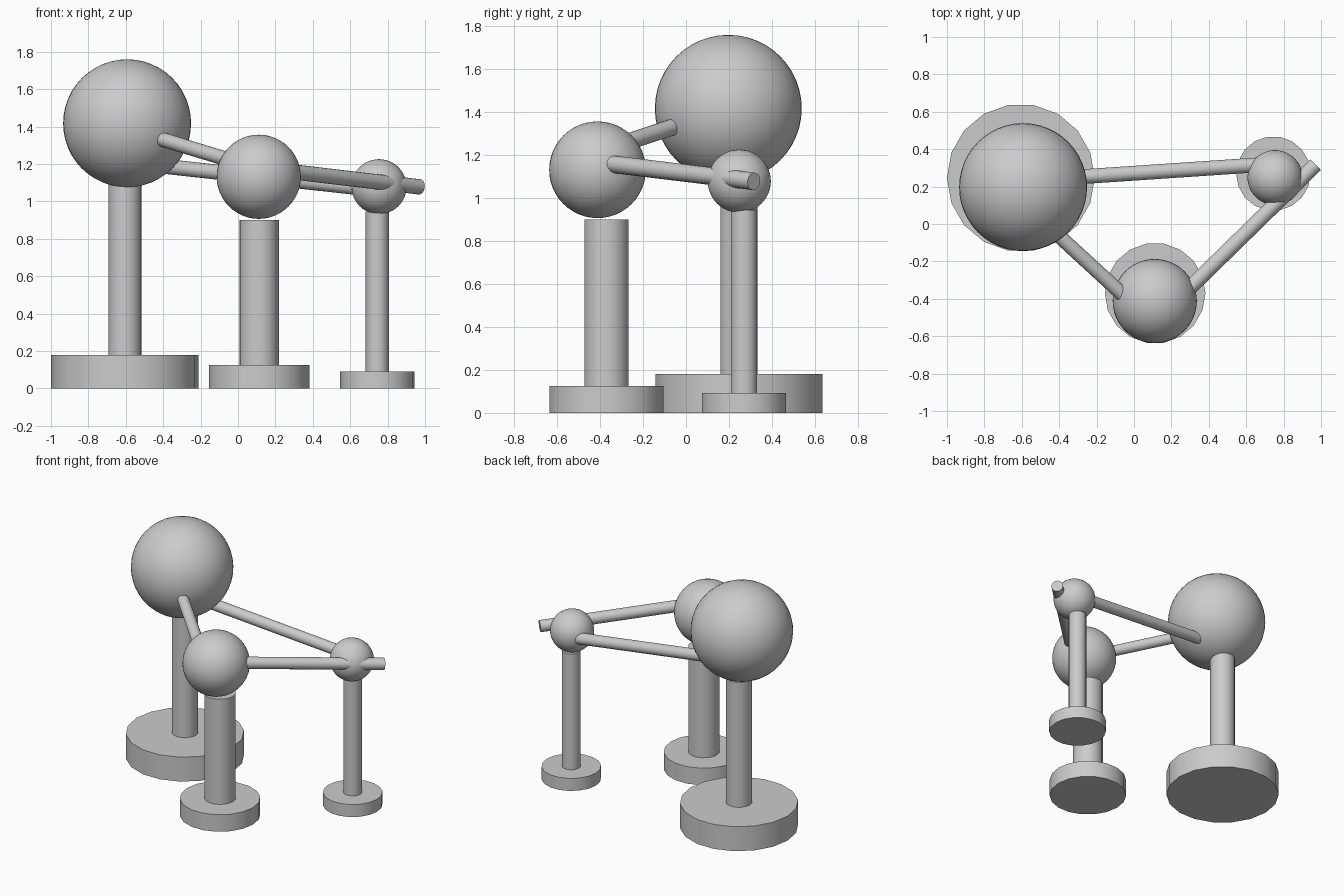
import bpy
from mathutils import Vector

if "Cube" in bpy.data.objects:
    bpy.data.objects.remove(bpy.data.objects["Cube"])


def smooth(obj, name):
    obj.name = name
    bpy.ops.object.shade_smooth_by_angle()
    return obj


def rod(name, a, b, radius, sides=18):
    """Capped cylinder from point a to point b."""
    a, b = Vector(a), Vector(b)
    d = b - a
    bpy.ops.mesh.primitive_cylinder_add(
        vertices=sides, radius=radius, depth=d.length, location=(a + b) / 2)
    obj = bpy.context.object
    if d.x or d.y:
        obj.rotation_euler = d.to_track_quat('Z', 'Y').to_euler()
    else:
        # first vertex of upright discs lies on the x axis
        obj.rotation_euler.z = 1.5707963
    return smooth(obj, name)


def ball(name, center, radius):
    bpy.ops.mesh.primitive_uv_sphere_add(
        segments=48, ring_count=24, radius=radius, location=center)
    return smooth(bpy.context.object, name)


# Stands: name, (x, y), base radius, base height, post radius, post top, ball center, ball radius
stands = [
    ("large", (-0.605, 0.247), 0.395, 0.18, 0.088, 1.10, (-0.593, 0.197, 1.418), 0.342),
    ("medium", (0.113, -0.370), 0.269, 0.125, 0.105, 0.90, (0.111, -0.412, 1.132), 0.225),
    ("small", (0.745, 0.270), 0.199, 0.092, 0.062, 0.945, (0.754, 0.248, 1.079), 0.147),
]
for name, (x, y), base_r, base_h, post_r, top, center, ball_r in stands:
    rod(name + "_base", (x, y, 0), (x, y, base_h), base_r)
    rod(name + "_post", (x, y, base_h), (x, y, top), post_r)
    ball(name + "_ball", center, ball_r)


def link(name, a, b, radius, start=0.0, end=0.0):
    """Rod through surface points a and b, pushed into the balls at each end."""
    a, b = Vector(a), Vector(b)
    d = (b - a).normalized()
    rod(name, a - d * start, b + d * end, radius)


# Connecting rods; the second one pokes out past the small ball
link("large_medium_rod", (-0.40, -0.065, 1.33), (-0.088, -0.352, 1.235), 0.039, 0.08, 0.08)
link("medium_small_rod", (0.32, -0.32, 1.155), (0.970, 0.316, 1.078), 0.041, 0.10)
link("large_small_rod", (-0.35, 0.248, 1.183), (0.634, 0.314, 1.075), 0.040, 0.10, 0.06)
